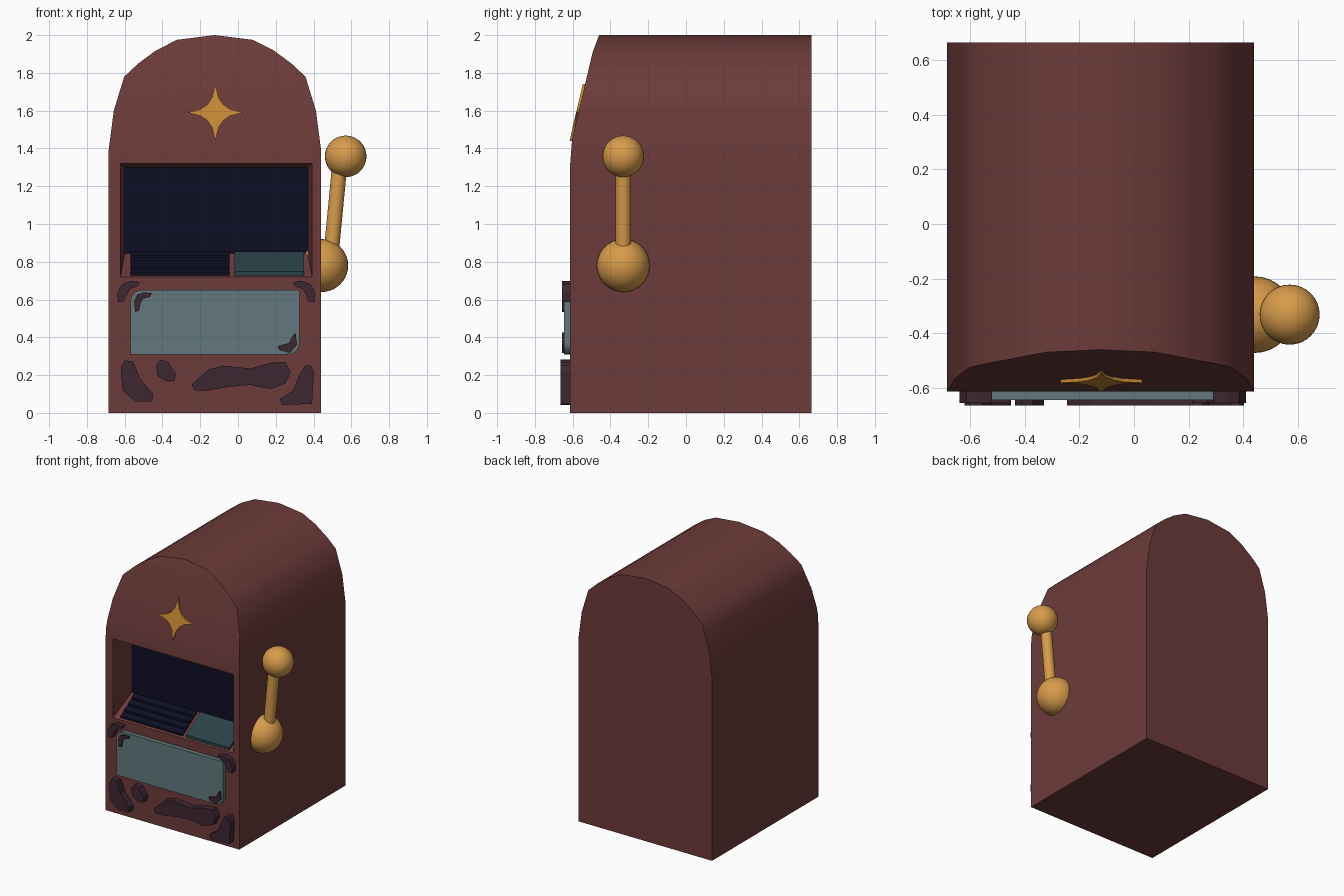
import bpy, bmesh, math
from mathutils import Vector

if "Cube" in bpy.data.objects:
    bpy.data.objects.remove(bpy.data.objects["Cube"])


def material(name, r, g, b):
    m = bpy.data.materials.new(name)
    m.diffuse_color = (r, g, b, 1)
    m.use_nodes = True
    m.node_tree.nodes["Principled BSDF"].inputs["Base Color"].default_value = m.diffuse_color
    return m


BROWN = material("maroon brown", 0.15, 0.044, 0.042)
NAVY = material("dark navy", 0.0045, 0.0045, 0.019)
TEAL = material("grey teal", 0.122, 0.19, 0.20)
DEEP_TEAL = material("deep teal", 0.023, 0.055, 0.065)
PLUM = material("dark plum", 0.046, 0.02, 0.031)
GOLD = material("gold", 0.68, 0.33, 0.07)
DEEP_GOLD = material("deep gold", 0.56, 0.25, 0.035)


def finish(name, bm, *mats, smooth=None):
    bmesh.ops.recalc_face_normals(bm, faces=bm.faces[:])
    me = bpy.data.meshes.new(name)
    bm.to_mesh(me)
    bm.free()
    ob = bpy.data.objects.new(name, me)
    bpy.context.collection.objects.link(ob)
    for m in mats:
        me.materials.append(m)
    if smooth:
        bpy.ops.object.select_all(action='DESELECT')
        ob.select_set(True)
        bpy.context.view_layer.objects.active = ob
        bpy.ops.object.shade_smooth_by_angle(angle=math.radians(smooth))
    return ob


def prism_bm(pts, a, b, axis='y', bm=None):
    """Extrude a 2D outline from a to b: (x, z) along y, or (y, z) along x."""
    bm = bm or bmesh.new()
    place = (lambda p, t: (p[0], t, p[1])) if axis == 'y' else (lambda p, t: (t, p[0], p[1]))
    lo = [bm.verts.new(place(p, a)) for p in pts]
    hi = [bm.verts.new(place(p, b)) for p in pts]
    bm.faces.new(lo)
    bm.faces.new(hi[::-1])
    n = len(pts)
    for i in range(n):
        j = (i + 1) % n
        bm.faces.new((lo[i], hi[i], hi[j], lo[j]))
    return bm


# Height profile of the front face, leaning back towards the top
FRONT, BACK, MID = -0.613, 0.665, -0.1225
LEAN = [(0, FRONT), (1.32, FRONT), (1.45, -0.603), (1.91, -0.494), (2.0, -0.46)]


def front_y(z):
    for (z0, y0), (z1, y1) in zip(LEAN, LEAN[1:]):
        if z <= z1 + 1e-5:
            return y0 + (y1 - y0) * (z - z0) / (z1 - z0)
    return LEAN[-1][1]


# Cabinet: arched outline, leaning front, recessed screen bay
half = [(0.5625, 0), (0.5625, 1.39), (0.535, 1.6), (0.48, 1.78),
        (0.405, 1.85), (0.31, 1.92), (0.2, 1.975)]
outline = [(MID + w, z) for w, z in half] + [(MID, 2.0)] + [(MID - w, z) for w, z in half[::-1]]
bm = prism_bm(outline, FRONT, BACK)
X0, X1, Z0, Z1 = -0.622, 0.392, 0.72, 1.32
cuts = [((0, 0, z), (0, 0, 1)) for z in (Z0, Z1, 1.45, 1.91)] + [((x, 0, 0), (1, 0, 0)) for x in (X0, X1)]
for co, no in cuts:
    bmesh.ops.bisect_plane(bm, geom=bm.verts[:] + bm.edges[:] + bm.faces[:], plane_co=co, plane_no=no)
for v in bm.verts:
    if v.co.y < 0:
        v.co.y = front_y(v.co.z)
bm.normal_update()
for f in bm.faces[:]:
    c = f.calc_center_median()
    if abs(c.y - FRONT) < 0.002 and X0 < c.x < X1 and Z0 < c.z < Z1:
        bay = bmesh.ops.extrude_discrete_faces(bm, faces=[f])['faces'][0]
        for v in bay.verts:
            v.co = (-0.60 if v.co.x < 0 else 0.37, -0.42, 0.845 if v.co.z < 1 else 1.30)
        bay.material_index = 1
        break
finish("cabinet", bm, BROWN, NAVY, smooth=40)


# Sloped control deck: ridged key rows and a flat pad
def deck(t, lift=0.0):
    return (-0.602 + 0.177 * t, 0.724 + 0.12 * t + lift)


bm = bmesh.new()
for i in range(4):
    t0, t1 = i / 4 + 0.01, (i + 1) / 4 - 0.01
    prism_bm([deck(t0, -0.006), deck(t0, 0.018), deck(t1 - 0.03, 0.014), deck(t1, -0.006)],
             -0.57, -0.045, 'x', bm)
finish("key_rows", bm, NAVY)
finish("control_pad", prism_bm([deck(0, -0.003), deck(0, 0.024), deck(0.98, 0.014), deck(1, -0.003)],
                               -0.018, 0.35, 'x'), DEEP_TEAL)

# Lower front panel, rounded on two opposite corners
L, R, B, T, RAD = -0.57, 0.325, 0.31, 0.65, 0.06
arc = [(RAD * math.cos(k * math.pi / 10), RAD * math.sin(k * math.pi / 10)) for k in range(6)]
panel = [(L, B)] + [(L + RAD - c, T - RAD + s) for c, s in arc] + [(R, T)] \
    + [(R - RAD + c, B + RAD - s) for c, s in arc]
finish("front_panel", prism_bm(panel, FRONT + 0.003, -0.645), TEAL)

# Raised dark patches and corner trims
corner = [(-.635, .587), (-.64, .635), (-.614, .683), (-.57, .698), (-.52, .693),
          (-.53, .672), (-.57, .656), (-.593, .62), (-.603, .59)]
patches = {
    "patch_left": [(-.60, .278), (-.555, .272), (-.52, .185), (-.45, .10), (-.455, .06),
                   (-.545, .06), (-.612, .12), (-.62, .24)],
    "patch_small": [(-.435, .25), (-.41, .282), (-.37, .27), (-.33, .21), (-.335, .17),
                    (-.375, .165), (-.425, .195)],
    "patch_long": [(-.245, .15), (-.16, .228), (-.085, .25), (.065, .235), (.17, .265), (.25, .27),
                   (.28, .217), (.25, .155), (.17, .125), (.065, .148), (-.05, .138), (-.175, .116),
                   (-.233, .12)],
    "patch_right": [(.355, .25), (.386, .25), (.402, .217), (.392, .048), (.233, .042), (.222, .074),
                    (.29, .116), (.323, .196)],
}
trims = {
    "trim_left": corner,
    "trim_right": [(-0.23 - x, z) for x, z in corner],
    "panel_trim_top": [(-.545, .535), (-.55, .59), (-.535, .625), (-.50, .637), (-.455, .635),
                       (-.465, .615), (-.5, .605), (-.515, .585), (-.525, .54)],
    "panel_trim_low": [(.305, .425), (.312, .36), (.275, .317), (.217, .333), (.212, .354),
                       (.27, .37), (.29, .41)],
}
for group, y in ((patches, -0.665), (trims, -0.656)):
    for name, pts in group.items():
        finish(name, prism_bm(pts, FRONT + 0.003, y), PLUM)

# Four-pointed star lying on the leaning face
star = []
for k in range(16):
    a = k * math.pi / 8
    r = (0.15, 0.08, 0.06, 0.08)[k % 4]
    star.append((-0.12 + r * math.cos(a + (0, -0.17, 0, 0.17)[k % 4]),
                 1.59 + r * math.sin(a + (0, -0.17, 0, 0.17)[k % 4])))
bm = prism_bm(star, -0.012, 0.01)
for v in bm.verts:
    v.co.y += front_y(v.co.z)
finish("star", bm, DEEP_GOLD)


# Side lever: hub, rod and knob
def ball(name, loc, r):
    bm = bmesh.new()
    bmesh.ops.create_uvsphere(bm, u_segments=32, v_segments=20, radius=r)
    bmesh.ops.translate(bm, verts=bm.verts[:], vec=loc)
    finish(name, bm, GOLD, smooth=40)


ball("lever_hub", (0.443, -0.332, 0.78), 0.14)
ball("lever_knob", (0.57, -0.332, 1.358), 0.11)
a, b = Vector((0.492, -0.332, 0.83)), Vector((0.54, -0.332, 1.33))
bm = bmesh.new()
bmesh.ops.create_cone(bm, cap_ends=True, segments=24, radius1=0.04, radius2=0.04, depth=(b - a).length)
bmesh.ops.rotate(bm, verts=bm.verts[:], matrix=(b - a).to_track_quat('Z', 'Y').to_matrix())
bmesh.ops.translate(bm, verts=bm.verts[:], vec=(a + b) / 2)
finish("lever_rod", bm, GOLD, smooth=40)
